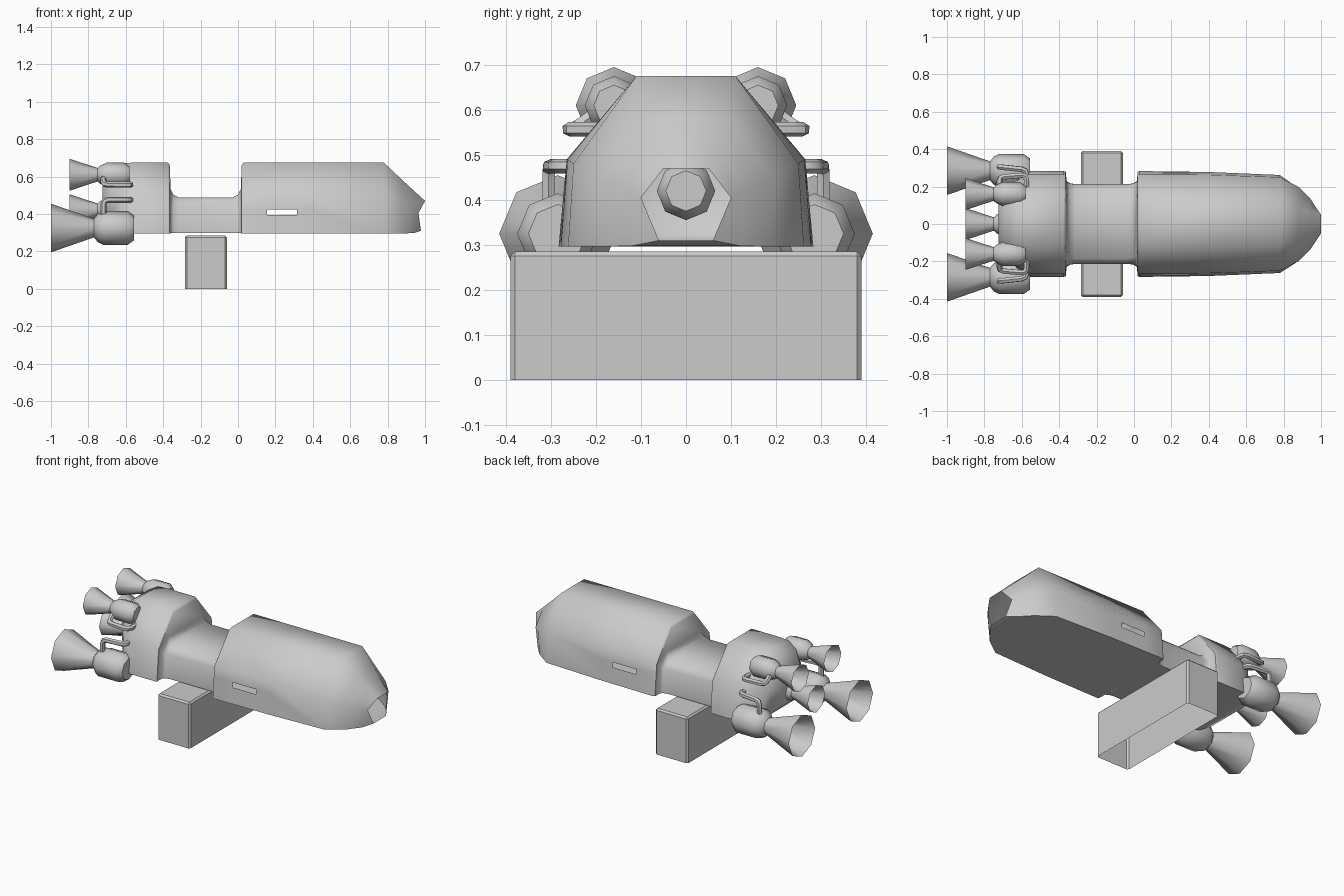
import bpy, bmesh, math
from mathutils import Vector

if "Cube" in bpy.data.objects:
    bpy.data.objects.remove(bpy.data.objects["Cube"])

grey = bpy.data.materials.new("light grey metal")
grey.diffuse_color = (0.6, 0.6, 0.6, 1)
grey.use_nodes = True
grey.node_tree.nodes["Principled BSDF"].inputs["Base Color"].default_value = grey.diffuse_color


def finish(bm, name, angle=45):
    bmesh.ops.recalc_face_normals(bm, faces=bm.faces)
    me = bpy.data.meshes.new(name)
    bm.to_mesh(me)
    bm.free()
    ob = bpy.data.objects.new(name, me)
    bpy.context.collection.objects.link(ob)
    me.materials.append(grey)
    smooth(ob, angle)
    return ob


def smooth(ob, angle):
    bpy.ops.object.select_all(action='DESELECT')
    ob.select_set(True)
    bpy.context.view_layer.objects.active = ob
    bpy.ops.object.shade_smooth_by_angle(angle=math.radians(angle))


# hull: half sections (top, shoulder, bottom) along x
FULL = ((0.11, 0.675), (0.265, 0.49), (0.283, 0.296))
NECK = ((0.185, 0.488), (0.213, 0.45), (0.213, 0.298))


def blend(t):
    return tuple((a[0] + (b[0] - a[0]) * t, a[1] + (b[1] - a[1]) * t) for a, b in zip(FULL, NECK))


sections = [
    (-0.725, ((0.08, 0.58), (0.11, 0.48), (0.08, 0.36))),
    (-0.69, ((0.10, 0.635), (0.16, 0.49), (0.15, 0.325))),
    (-0.63, ((0.11, 0.67), (0.23, 0.49), (0.235, 0.30))),
    (-0.56, FULL), (-0.375, FULL), (-0.365, blend(0.07)),
    (-0.36, blend(0.76)), (-0.345, blend(0.92)), (-0.315, NECK),
    (-0.03, NECK), (0.0, blend(0.92)), (0.015, blend(0.76)),
    (0.02, blend(0.07)), (0.03, FULL),
    (0.40, ((0.11, 0.675), (0.263, 0.49), (0.278, 0.296))),
    (0.78, ((0.11, 0.675), (0.25, 0.48), (0.262, 0.296))),
    (0.88, ((0.085, 0.58), (0.198, 0.45), (0.19, 0.296))),
    (0.94, ((0.065, 0.525), (0.14, 0.43), (0.12, 0.298))),
]
bm = bmesh.new()
rings = []
for x, half in sections:
    pts = list(half) + [(-y, z) for y, z in reversed(half)]
    rings.append([bm.verts.new((x, y, z)) for y, z in pts])
# open nose lip
lip = ((1.0, 0.05, 0.47), (0.965, 0.10, 0.405), (0.978, 0.06, 0.31))
rings.append([bm.verts.new(p) for p in lip] + [bm.verts.new((x, -y, z)) for x, y, z in reversed(lip)])
for a, b in zip(rings, rings[1:]):
    for i in range(6):
        j = (i + 1) % 6
        bm.faces.new((a[i], a[j], b[j], b[i]))
bm.faces.new(rings[0])
# slots cut through both sides
for co, no in (((0.155, 0, 0), (1, 0, 0)), ((0.315, 0, 0), (1, 0, 0)),
               ((0, 0, 0.395), (0, 0, 1)), ((0, 0, 0.425), (0, 0, 1))):
    side = [f for f in bm.faces if 0.03 < f.calc_center_median().x < 0.40
            and abs(f.calc_center_median().y) > 0.24 and f.calc_center_median().z < 0.49]
    geom = side + list({e for f in side for e in f.edges}) + list({v for f in side for v in f.verts})
    bmesh.ops.bisect_plane(bm, geom=geom, plane_co=co, plane_no=no)
holes = [f for f in bm.faces if 0.155 < f.calc_center_median().x < 0.315
         and abs(f.calc_center_median().y) > 0.24 and 0.395 < f.calc_center_median().z < 0.425]
bmesh.ops.delete(bm, geom=holes, context='FACES')
finish(bm, "hull", 55)


# engines: eight sided lathe about x, with an open bell
def engine(name, y, z, profile):
    bm = bmesh.new()
    rings = []
    for x, r in profile:
        rings.append([bm.verts.new((x, y + r * math.cos(k * math.pi / 4), z + r * math.sin(k * math.pi / 4)))
                      for k in range(8)])
    for a, b in zip(rings, rings[1:]):
        for i in range(8):
            j = (i + 1) % 8
            bm.faces.new((a[i], a[j], b[j], b[i]))
    bm.faces.new(rings[0])
    finish(bm, name, 50)


big = [(-0.555, 0.065), (-0.59, 0.09), (-0.72, 0.09), (-0.75, 0.075), (-0.77, 0.05), (-1.0, 0.13)]
small = [(-0.58, 0.045), (-0.61, 0.065), (-0.70, 0.065), (-0.735, 0.05), (-0.75, 0.036), (-0.9, 0.085)]


# fuel pipes with softened corners
def pipe(name, pts, r=0.016, cut=0.025):
    pts = [Vector(p) for p in pts]
    path = [pts[0]]
    for a, b, c in zip(pts, pts[1:], pts[2:]):
        p, q = b + (a - b).normalized() * cut, b + (c - b).normalized() * cut
        path += [p, (p + q) / 4 + b / 2, q]
    path.append(pts[-1])
    cu = bpy.data.curves.new(name, 'CURVE')
    cu.dimensions = '3D'
    cu.bevel_depth = r
    cu.bevel_resolution = 1
    cu.use_fill_caps = True
    sp = cu.splines.new('POLY')
    sp.points.add(len(path) - 1)
    for s, p in zip(sp.points, path):
        s.co = (*p, 1)
    ob = bpy.data.objects.new(name, cu)
    bpy.context.collection.objects.link(ob)
    cu.materials.append(grey)
    bpy.ops.object.select_all(action='DESELECT')
    ob.select_set(True)
    bpy.context.view_layer.objects.active = ob
    bpy.ops.object.convert(target='MESH')
    smooth(bpy.context.object, 50)


for s, side in ((1, "left"), (-1, "right")):
    engine("main_engine_" + side, s * 0.285, 0.325, big)
    engine("upper_engine_" + side, s * 0.16, 0.61, small)
    pipe("lower_pipe_" + side, [(-0.72, s * 0.305, 0.37), (-0.72, s * 0.305, 0.475),
                                (-0.575, s * 0.29, 0.475), (-0.575, s * 0.22, 0.475)])
    pipe("upper_pipe_" + side, [(-0.72, s * 0.19, 0.60), (-0.72, s * 0.25, 0.557),
                                (-0.575, s * 0.262, 0.557), (-0.575, s * 0.18, 0.557)])
engine("centre_engine", 0, 0.42, small)

# stand: bevelled box, open underneath
bm = bmesh.new()
bmesh.ops.create_cube(bm, size=1)
for v in bm.verts:
    v.co = (-0.172 + v.co.x * 0.224, v.co.y * 0.78, 0.1425 + v.co.z * 0.285)
bmesh.ops.delete(bm, geom=[f for f in bm.faces if f.calc_center_median().z < 0.01], context='FACES')
bmesh.ops.bevel(bm, geom=[e for e in bm.edges if not e.is_boundary], offset=0.01,
                segments=1, affect='EDGES', profile=0.5)
finish(bm, "stand", 20)
